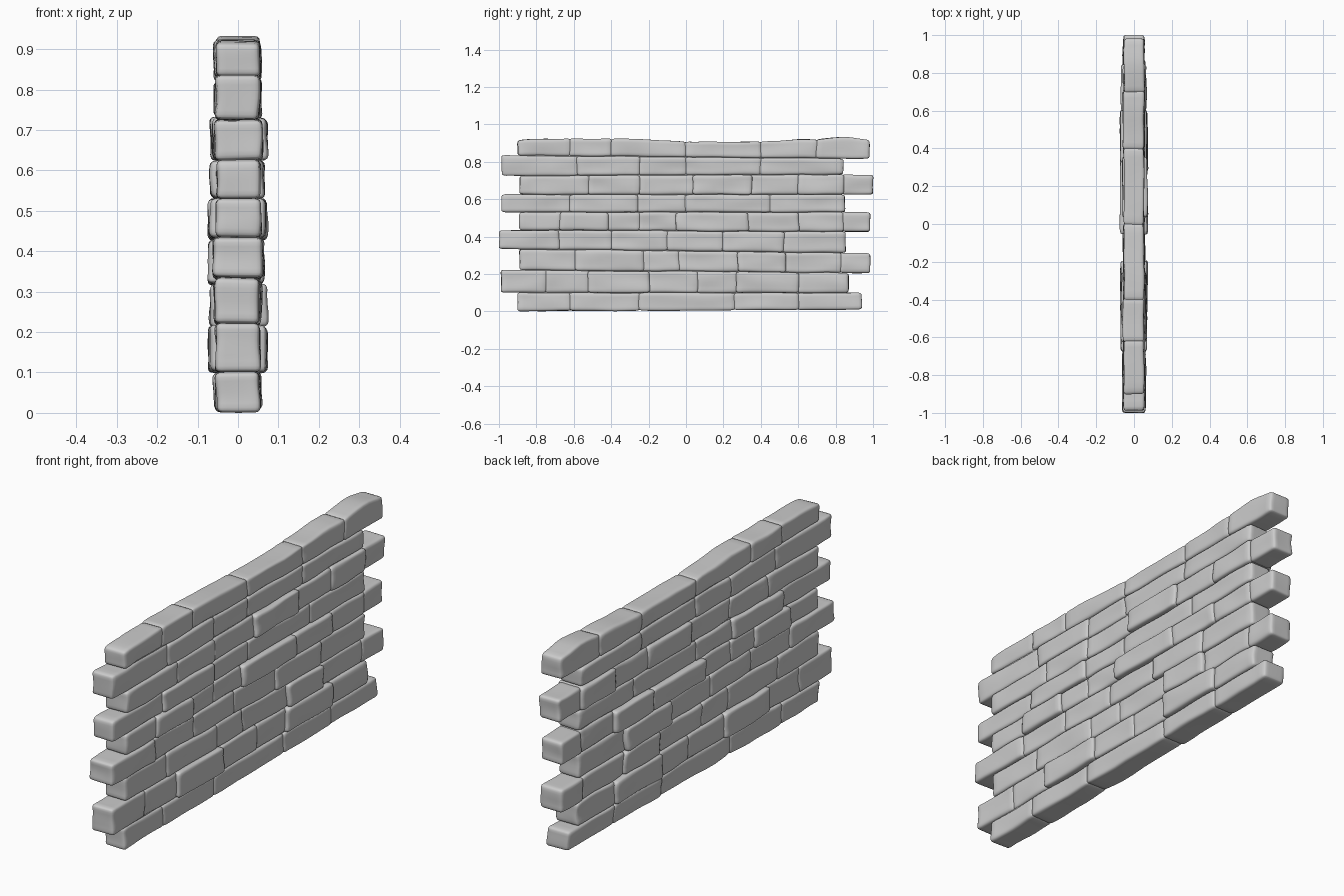
import bpy, bmesh, random
from mathutils import Vector, noise

random.seed(4)
if "Cube" in bpy.data.objects:
    bpy.data.objects.remove(bpy.data.objects["Cube"], do_unlink=True)

stone = bpy.data.materials.new("grey stone")
stone.use_nodes = True
grey = (0.6, 0.6, 0.6, 1)
stone.diffuse_color = grey
stone.node_tree.nodes["Principled BSDF"].inputs["Base Color"].default_value = grey

# Height of each course line at the -y end and at the +y end
LINES = [(0, .01), (.1, .1), (.222, .205), (.335, .31), (.435, .425),
         (.53, .53), (.625, .625), (.725, .732), (.835, .815), (.912, .918)]
# Joints along y for each course
COURSES = [
    [-.9, -.62, -.25, .26, .6, .94],
    [-.99, -.75, -.52, -.2, .06, .27, .6, .87],
    [-.89, -.59, -.23, -.04, .28, .53, .83, .985],
    [-1, -.68, -.4, -.1, .2, .52, .855],
    [-.89, -.67, -.42, -.25, -.05, .33, .6, .84, .985],
    [-.985, -.62, -.26, 0, .45, .85],
    [-.89, -.52, -.25, .04, .35, .6, .84, 1],
    [-.985, -.58, -.25, 0, .4, .84],
    [-.9, -.62, -.4, 0, .4, .7, .98],
]
# Bricks that stand proud: (course, brick) -> extra depth on (-x, +x)
PROUD = {(4, 4): (.016, .018), (6, 3): (.004, .014), (1, 5): (.018, .015),
         (1, 2): (.018, .012), (3, 4): (.016, .012), (2, 4): (.01, .014),
         (4, 1): (.014, .012), (3, 0): (.004, .004), (5, 1): (.01, .008),
         (6, 5): (.012, .006), (4, 5): (.018, .008)}
# Gentle rise and fall of the wall top
CAP = [(-1, -.015), (-.85, .01), (-.6, .011), (-.3, .008), (0, -.008),
       (.4, -.01), (.6, .003), (.7, .003), (.86, .018), (1, -.005)]


def cap_offset(y):
    for (a, u), (b, v) in zip(CAP, CAP[1:]):
        if a <= y <= b:
            return u + (v - u) * (y - a) / (b - a)
    return 0


def line(i, y):
    a, b = LINES[i]
    z = a + (b - a) * (y + 1) / 2
    return z + (cap_offset(y) if i == len(LINES) - 1 else 0)


def spread(t):
    """Crowd grid points toward the brick edges."""
    return t * (1.6 - .6 * abs(t))


def add_brick(name, course, y0, y1, back, front):
    """A worn rounded block following the course lines."""
    mid = (y0 + y1) / 2
    low, high = line(course, mid), line(course + 1, mid)
    centre = Vector(((front - back) / 2, mid, (low + high) / 2))
    half = Vector(((front + back) / 2, (y1 - y0) / 2, (high - low) / 2))
    radius = .014
    inner = half - Vector((radius,) * 3)
    bm = bmesh.new()
    bmesh.ops.create_cube(bm, size=2)
    bmesh.ops.subdivide_edges(bm, edges=bm.edges[:], cuts=9, use_grid_fill=True)
    for v in bm.verts:
        q = Vector([spread(c) * h for c, h in zip(v.co, half)])
        core = Vector([max(-i, min(i, c)) for c, i in zip(q, inner)])
        p = core + (q - core).normalized() * radius + centre
        # tilt with the course lines
        t = (p.z - low) / (high - low)
        p.z += (line(course, p.y) - low) * (1 - t) + (line(course + 1, p.y) - high) * t
        # worn surface
        wear = noise.noise_vector(Vector((p.x * 5, p.y * 7, p.z * 14)))
        p += Vector((wear.x * .007, wear.y * .006, wear.z * .004))
        p.z = max(p.z, 0)
        v.co = p
    mesh = bpy.data.meshes.new(name)
    bm.to_mesh(mesh)
    bm.free()
    mesh.materials.append(stone)
    for poly in mesh.polygons:
        poly.use_smooth = True
    bpy.context.collection.objects.link(bpy.data.objects.new(name, mesh))


# Courses of bricks, toothed at both ends
for c, joints in enumerate(COURSES):
    for b, (y0, y1) in enumerate(zip(joints, joints[1:])):
        extra = PROUD.get((c, b), (0, 0))
        back = .055 + random.uniform(-.003, .004) + extra[0]
        front = .055 + random.uniform(-.003, .004) + extra[1]
        lap0 = 0 if b == 0 else .005
        lap1 = 0 if b == len(joints) - 2 else .005
        add_brick(f"course_{c + 1}_brick_{b + 1}", c, y0 - lap0, y1 + lap1, back, front)

# Mortar core closes the joints between courses
bm = bmesh.new()
bmesh.ops.create_cube(bm, size=1)
for v in bm.verts:
    v.co = Vector((v.co.x * .084, v.co.y * 1.68 - .02, .455 + v.co.z * .86))
mesh = bpy.data.meshes.new("mortar_core")
bm.to_mesh(mesh)
bm.free()
mesh.materials.append(stone)
bpy.context.collection.objects.link(bpy.data.objects.new("mortar_core", mesh))
